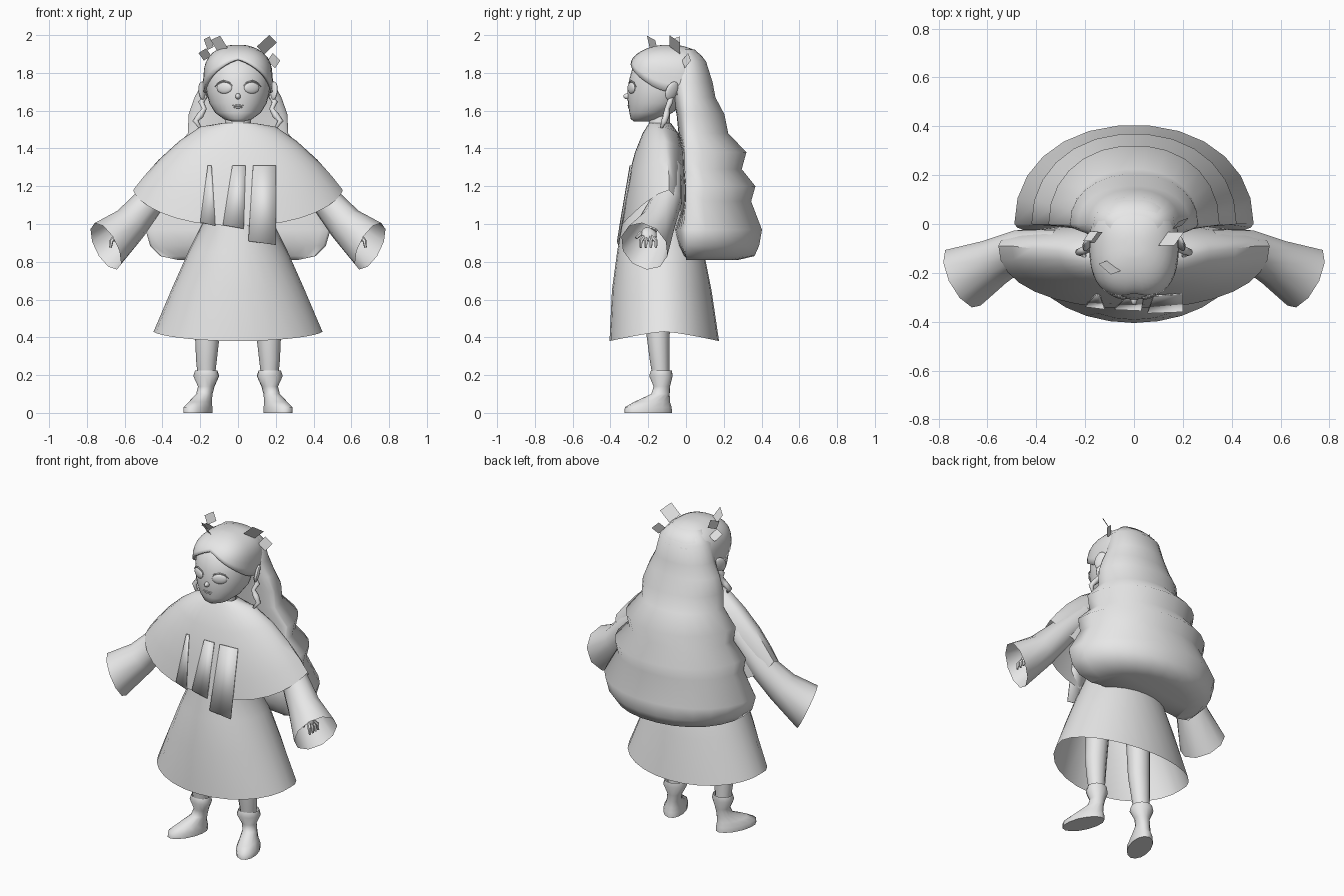
import bpy, bmesh
from math import sin, cos, pi, radians
from mathutils import Vector, Matrix, Euler

old = bpy.data.objects.get("Cube")
if old:
    bpy.data.objects.remove(old, do_unlink=True)

GREY = (0.8, 0.8, 0.8, 1.0)
clay = bpy.data.materials.new("plain grey")
clay.use_nodes = True
clay.diffuse_color = GREY
clay.node_tree.nodes["Principled BSDF"].inputs["Base Color"].default_value = GREY


def finish(name, bm, mirror=False, thick=0, angle=40):
    bmesh.ops.recalc_face_normals(bm, faces=bm.faces)
    mesh = bpy.data.meshes.new(name)
    bm.to_mesh(mesh)
    bm.free()
    mesh.materials.append(clay)
    for p in mesh.polygons:
        p.use_smooth = True
    mesh.set_sharp_from_angle(angle=radians(angle))
    ob = bpy.data.objects.new(name, mesh)
    bpy.context.collection.objects.link(ob)
    if thick:
        ob.modifiers.new("thickness", 'SOLIDIFY').thickness = thick
    if mirror:
        mod = ob.modifiers.new("mirror", 'MIRROR')
        mod.use_mirror_merge = False
    return ob


def skin(name, rows, ends=(), **kw):
    """Bridge closed rows of points; ends lists the rows to fill."""
    bm = bmesh.new()
    vs = [[bm.verts.new(p) for p in row] for row in rows]
    n = len(rows[0])
    for a, b in zip(vs, vs[1:]):
        for i in range(n):
            j = (i + 1) % n
            bm.faces.new((a[i], a[j], b[j], b[i]))
    for e in ends:
        bm.faces.new(vs[e])
    return finish(name, bm, **kw)


def power(v, p):
    """Signed power, which squares off an ellipse when p is below 1."""
    return abs(v) ** p * (1 if v > 0 else -1)


def loft(name, rings, n=20, rot=0, square=1, ends=(), **kw):
    """Rings: centre x, y, z, half width, front depth, back depth, side lift."""
    rows = []
    for cx, cy, z, rx, front, *rest in rings:
        back = rest[0] if rest else front
        lift = rest[1] if len(rest) > 1 else 0
        row = []
        for i in range(n):
            a = 2 * pi * i / n
            s = power(sin(a), square)
            p = Vector((rx * power(cos(a), square), s * (back if s > 0 else front), 0))
            p.rotate(Euler((0, 0, radians(rot))))
            row.append(p + Vector((cx, cy, z + lift * (1 - abs(sin(a)) ** 1.3))))
        rows.append(row)
    return skin(name, rows, ends, **kw)


def tube(name, pts, radii, n=8, ends=(0, -1), aim=None, **kw):
    """Round tube along points; aim sets the direction its far end faces."""
    pts = [Vector(p) for p in pts]
    rows = []
    for i, p in enumerate(pts):
        d = (pts[min(i + 1, len(pts) - 1)] - pts[max(i - 1, 0)]).normalized()
        if aim and i == len(pts) - 1:
            d = Vector(aim).normalized()
        side = d.cross(Vector((0, 1, 0.1))).normalized()
        up = side.cross(d)
        rows.append([p + radii[i] * (side * cos(2 * pi * k / n) + up * sin(2 * pi * k / n))
                     for k in range(n)])
    return skin(name, rows, ends, **kw)


def ball(name, loc, size, rot=(0, 0, 0), **kw):
    bm = bmesh.new()
    turn = Euler([radians(r) for r in rot]).to_matrix().to_4x4()
    m = Matrix.Translation(loc) @ turn @ Matrix.Diagonal((*size, 1))
    bmesh.ops.create_uvsphere(bm, u_segments=16, v_segments=10, radius=1, matrix=m)
    return finish(name, bm, **kw)


def plate(name, corners, **kw):
    bm = bmesh.new()
    bm.faces.new([bm.verts.new(c) for c in corners])
    return finish(name, bm, **kw)


# Dress with an open flared hem
loft("dress", [
    (0, -.12, 1.45, .10, .09, .09),
    (0, -.14, 1.20, .17, .17, .14),
    (0, -.13, 1.00, .19, .21, .17),
    (0, -.125, .85, .265, .24, .22),
    (0, -.12, .65, .345, .272, .255, .02),
    (0, -.115, .38, .447, .29, .29, .05)], n=28)

# Shoulder cape
loft("cape", [
    (0, -.14, 1.535, .08, .055, .06),
    (0, -.13, 1.48, .20, .10, .09, .035),
    (0, -.11, 1.38, .31, .16, .105, .06),
    (0, -.10, 1.25, .42, .205, .105, .09),
    (0, -.09, 1.12, .50, .24, .095, .13),
    (0, -.09, .99, .555, .255, .09, .19)], n=32, square=.9)


# Hanging front panels, close to the cape
def panel_point(x, z):
    return (x, -.297 - .17 * (1.32 - z) + .25 * x * x, z)


for label, x0, x1, x2, x3, low in (("right", -.16, -.14, -.12, -.20, 1.0),
                                   ("middle", -.03, .04, .03, -.08, .985),
                                   ("left", .08, .2, .2, .055, .9)):
    plate(label + "_cape_panel", [panel_point(x0, 1.31), panel_point(x1, 1.31),
                                  panel_point(x2, low - .01), panel_point(x3, low + .01)],
          thick=.006)

# Wide open sleeves with hands inside
tube("sleeves", [(.30, -.09, 1.30), (.46, -.10, 1.13), (.57, -.155, 1.0), (.70, -.22, .882)],
     [.07, .08, .098, .137], n=10, ends=(), aim=(.8, -.42, -.42), mirror=True, angle=80)
tube("forearms", [(.5, -.12, 1.08), (.62, -.18, .96)], [.03, .025], mirror=True)
ball("palms", (.635, -.195, .945), (.022, .042, .045), (0, -35, 20), mirror=True)
for k in range(4):
    y = -.24 + .027 * k
    tube("fingers_%d" % (k + 1), [(.65, y * .5 - .1, .935), (.67, y, .91), (.675, y, .875)],
         [.012, .011, .007], n=6, mirror=True)
tube("thumbs", [(.635, -.235, .955), (.645, -.265, .925)], [.013, .008], n=6, mirror=True)

# Legs and boots
loft("legs", [
    (.14, -.14, .85, .075, .075), (.162, -.148, .42, .066, .062),
    (.167, -.14, .28, .055, .052), (.168, -.13, .16, .042, .042)], n=12, ends=(0,), mirror=True)
loft("boots", [
    (.212, -.20, 0, .066, .133), (.212, -.20, .03, .066, .131),
    (.200, -.18, .058, .054, .10), (.178, -.135, .10, .042, .05),
    (.168, -.128, .14, .044, .044), (.168, -.133, .195, .07, .062, .062),
    (.168, -.13, .225, .06, .056)], n=14, rot=22, ends=(0,), mirror=True, angle=70)

# Neck and face
loft("neck", [(0, -.14, 1.48, .075, .06), (0, -.14, 1.62, .06, .055)], n=14)
loft("head", [
    (0, -.235, 1.542, .03, .04), (0, -.21, 1.555, .075, .082, .07),
    (0, -.17, 1.59, .122, .13, .10), (0, -.14, 1.64, .152, .168, .13),
    (0, -.13, 1.70, .168, .18, .15), (0, -.12, 1.76, .172, .182, .17),
    (0, -.11, 1.82, .168, .175, .17), (0, -.10, 1.89, .12, .13, .12)],
    n=28, ends=(0, -1), angle=60)
ball("eyes", (.073, -.289, 1.72), (.044, .012, .03), (0, 0, 24), mirror=True)
tube("eyelids", [(.024, -.301, 1.722), (.046, -.302, 1.749), (.077, -.292, 1.757),
                 (.104, -.277, 1.748), (.122, -.264, 1.726)], [.002, .004, .005, .004, .002],
     n=6, mirror=True)
ball("nose", (0, -.308, 1.676), (.014, .024, .016))
ball("upper_lip", (0, -.304, 1.627), (.032, .005, .005))
ball("lower_lip", (0, -.301, 1.618), (.024, .007, .006))
ball("ears", (.188, -.075, 1.705), (.014, .036, .052), (-22, 12, 30), mirror=True)

# Hair cap, parted above the forehead and swept to the sides
rows = []
STEPS, AROUND = 9, 40
for j in range(STEPS + 1):
    row = []
    for i in range(AROUND):
        a = 2 * pi * i / AROUND
        off = abs(((a + pi) % (2 * pi)) - pi) / pi      # 0 at the front, 1 at the back
        low = 1.875 - .155 * min(1, off / .42) ** 1.1
        if off > .42:
            low -= .06 * min(1, (off - .42) / .2)
        t = (j / STEPS) ** 1.7
        z = 1.948 + (low - 1.948) * t
        h = min(1, max(0, (z - 1.76) / .19))
        r = max(.02, 1 - h ** 3) ** .5
        depth = .226 if cos(a) > 0 else .205
        row.append((.183 * r * power(sin(a), .78), -.085 - depth * r * power(cos(a), .78), z))
    rows.append(row)
skin("hair_cap", rows, (0,), thick=.014, angle=60)

# Long layered hair falling behind
loft("long_hair", [
    (0, 0, z, w, f, b) for z, w, b, f in (
        (1.925, .10, .045, .08), (1.86, .165, .107, .1), (1.75, .188, .142, .1),
        (1.67, .23, .157, .07), (1.58, .262, .205, .05), (1.48, .265, .225, .04),
        (1.38, .35, .322, .02), (1.29, .335, .297, .02), (1.20, .42, .37, .01),
        (1.12, .405, .347, .01), (.97, .49, .405, .06), (.885, .465, .39, .04),
        (.83, .41, .365, .01), (.81, .32, .28, -.02))],
    n=26, square=.94, ends=(0, -1), angle=110)

# Curled strands beside the face
tube("side_strands", [(.17, -.075, 1.68), (.195, -.085, 1.645), (.178, -.10, 1.61),
                      (.20, -.105, 1.575), (.225, -.115, 1.545), (.20, -.13, 1.51)],
     [.010, .016, .013, .018, .016, .007], mirror=True, angle=80)

# Flat hair ribbons
for k, (base, tip, half) in enumerate((
        ((-.08, -.17, 1.92), (-.12, -.185, 1.985), (.025, -.022, .012)),
        ((.12, -.06, 1.92), (.185, -.06, 1.98), (.02, .028, -.02)),
        ((.17, -.005, 1.885), (.21, .01, 1.845), (.014, .016, .02)),
        ((-.145, -.055, 1.93), (-.165, -.055, 1.985), (.016, .022, .008)),
        ((-.155, -.05, 1.91), (-.195, -.05, 1.885), (.014, .02, -.02)))):
    b, t, h = Vector(base), Vector(tip), Vector(half)
    plate("hair_ribbon_%d" % (k + 1), [b - h, b + h, t + h, t - h])
